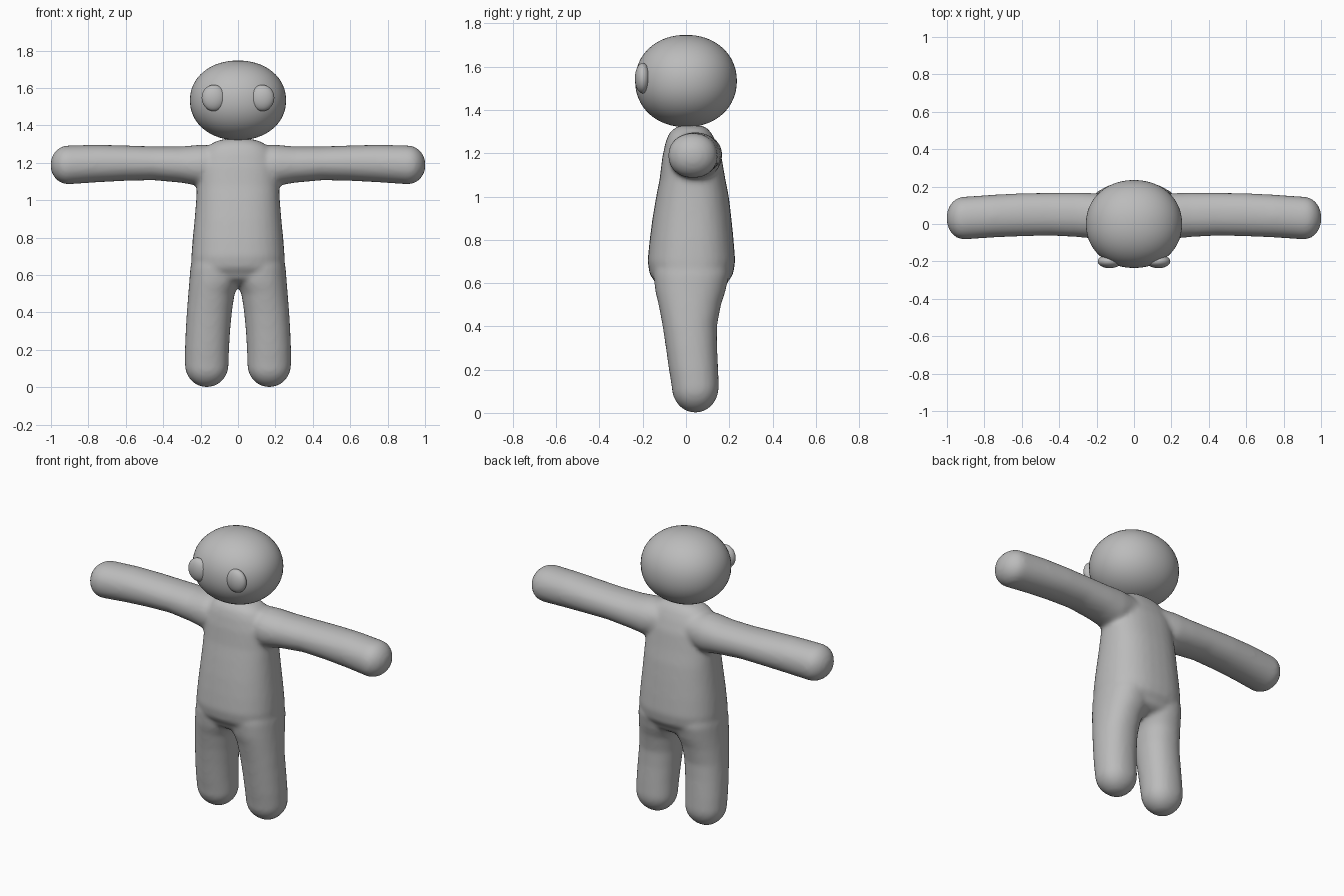
import bpy, bmesh, math
from mathutils import Vector

if "Cube" in bpy.data.objects:
    bpy.data.objects.remove(bpy.data.objects["Cube"])

grey = bpy.data.materials.new("plain grey")
grey.diffuse_color = (0.5, 0.5, 0.5, 1)
grey.use_nodes = True
grey.node_tree.nodes["Principled BSDF"].inputs["Base Color"].default_value = grey.diffuse_color


def spow(v, e):
    return math.copysign(abs(v) ** e, v)


def loft(bm, rings, place, power=2.0, n=32):
    """Skin closed cross-sections; ring = (pos, a_min, a_max, b_min, b_max)."""
    loops = []
    for pos, a0, a1, b0, b1 in rings:
        loop = []
        for i in range(n):
            t = 2 * math.pi * i / n
            a = (a0 + a1) / 2 + (a1 - a0) / 2 * spow(math.cos(t), 2 / power)
            b = (b0 + b1) / 2 + (b1 - b0) / 2 * spow(math.sin(t), 2 / power)
            loop.append(bm.verts.new(place(pos, a, b)))
        loops.append(loop)
    faces = [bm.faces.new((l0[i], l0[(i + 1) % n], l1[(i + 1) % n], l1[i]))
             for l0, l1 in zip(loops, loops[1:]) for i in range(n)]
    faces += [bm.faces.new(loops[0]), bm.faces.new(loops[-1])]
    bmesh.ops.recalc_face_normals(bm, faces=faces)


def capped(ring, tip, steps=7):
    """Rounded end: rings shrinking from the given ring towards the tip."""
    pos, a0, a1, b0, b1 = ring
    ca, cb, ra, rb = (a0 + a1) / 2, (b0 + b1) / 2, (a1 - a0) / 2, (b1 - b0) / 2
    out = []
    for i in range(1, steps + 1):
        t = math.pi / 2 * i / (steps + 0.4)
        k, p = math.cos(t), pos + (tip - pos) * math.sin(t)
        out.append((p, ca - ra * k, ca + ra * k, cb - rb * k, cb + rb * k))
    return out


def finish(name, bm):
    me = bpy.data.meshes.new(name)
    bm.to_mesh(me)
    bm.free()
    me.materials.append(grey)
    me.polygons.foreach_set("use_smooth", [True] * len(me.polygons))
    ob = bpy.data.objects.new(name, me)
    bpy.context.collection.objects.link(ob)
    return ob


def ellipsoid(name, centre, radii, power=2.0):
    bm = bmesh.new()
    bmesh.ops.create_uvsphere(bm, u_segments=48, v_segments=32, radius=1)
    for v in bm.verts:
        d = v.co.normalized()
        r = sum(abs(c) ** power for c in d) ** (-1 / power)
        v.co = Vector([c + d[i] * r * radii[i] for i, c in enumerate(centre)])
    return finish(name, bm)


# Body: torso, legs and arms fused into one soft skin
bm = bmesh.new()
torso = [(0.60, -0.225, 0.225, -0.14, 0.19), (0.64, -0.25, 0.25, -0.168, 0.218),
         (0.70, -0.25, 0.25, -0.178, 0.228), (0.80, -0.242, 0.242, -0.168, 0.22),
         (0.90, -0.232, 0.232, -0.155, 0.21), (1.00, -0.224, 0.224, -0.138, 0.198),
         (1.08, -0.22, 0.22, -0.122, 0.182), (1.18, -0.215, 0.215, -0.11, 0.165),
         (1.25, -0.19, 0.19, -0.095, 0.14), (1.29, -0.16, 0.16, -0.08, 0.12),
         (1.315, -0.12, 0.12, -0.055, 0.10), (1.328, -0.07, 0.07, -0.03, 0.075)]
loft(bm, capped(torso[0], 0.54)[::-1] + torso,
     lambda z, x, y: (x, y, z), 2.4)

leg = [(0.12, 0.05, 0.284, -0.066, 0.152), (0.2, 0.048, 0.284, -0.079, 0.149),
       (0.3, 0.042, 0.28, -0.093, 0.144), (0.4, 0.033, 0.274, -0.108, 0.143),
       (0.5, 0.018, 0.266, -0.127, 0.162), (0.56, -0.01, 0.261, -0.142, 0.182),
       (0.64, -0.02, 0.255, -0.15, 0.2), (0.75, 0.0, 0.23, -0.13, 0.18)]
arm = [(0.05, 1.10, 1.29, -0.06, 0.14), (0.2, 1.075, 1.297, -0.08, 0.165),
       (0.3, 1.093, 1.288, -0.07, 0.168), (0.45, 1.107, 1.288, -0.062, 0.167),
       (0.6, 1.104, 1.293, -0.066, 0.165), (0.75, 1.096, 1.297, -0.072, 0.157),
       (0.91, 1.085, 1.293, -0.083, 0.146)]
for s in (-1, 1):
    loft(bm, capped(leg[0], 0.0)[::-1] + leg,
         lambda z, x, y: (s * x, y, z), 2.2)
    loft(bm, arm + capped(arm[-1], 1.003),
         lambda x, z, y: (s * x, y, z), 2.1)
body = finish("body", bm)
fuse = body.modifiers.new("fuse", 'REMESH')
fuse.mode = 'VOXEL'
fuse.voxel_size = 0.012
fuse.use_smooth_shade = True
soften = body.modifiers.new("soften", 'SMOOTH')
soften.factor = 0.5
soften.iterations = 10

# Head and slightly bulging eyes
ellipsoid("head", (0, 0, 1.534), (0.257, 0.235, 0.213), 2.1)
for s, side in ((-1, "right"), (1, "left")):
    ellipsoid(side + "_eye", (s * 0.13, -0.2, 1.547), (0.064, 0.036, 0.07))
